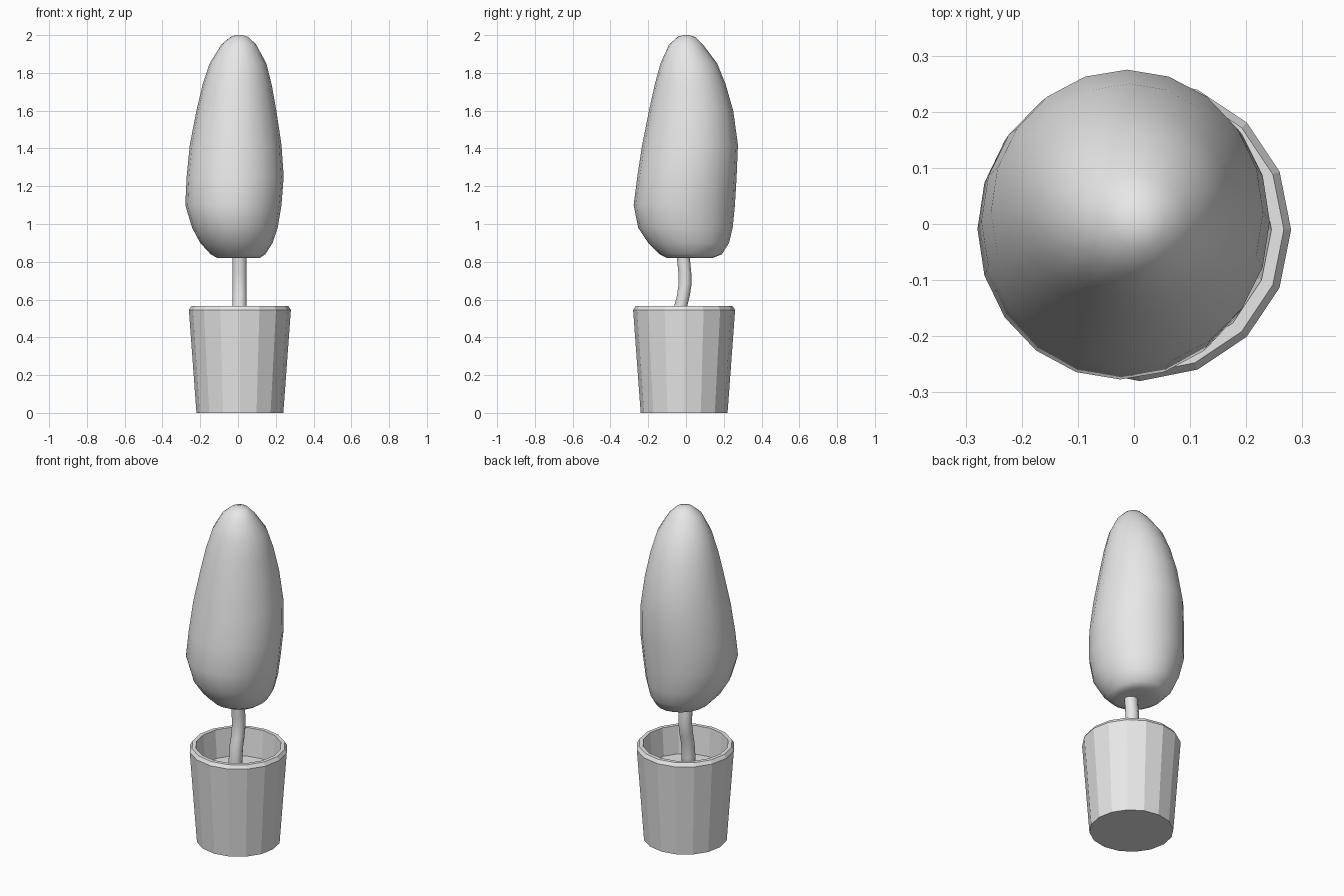
import bpy, bmesh, math

cube = bpy.data.objects.get("Cube")
if cube:
    bpy.data.objects.remove(cube, do_unlink=True)

grey = bpy.data.materials.new("plain grey")
grey.use_nodes = True
colour = (0.8, 0.8, 0.8, 1)
grey.diffuse_color = colour
grey.node_tree.nodes["Principled BSDF"].inputs["Base Color"].default_value = colour


def loft(name, rings, sides, smooth=False):
    """Skin a stack of elliptical rings (z, cx, cy, rx, ry) and cap both ends."""
    bm = bmesh.new()
    loops = []
    for z, cx, cy, rx, ry in rings:
        turns = [math.tau * i / sides for i in range(sides)]
        loops.append([bm.verts.new((cx + rx * math.cos(a), cy + ry * math.sin(a), z)) for a in turns])
    for low, high in zip(loops, loops[1:]):
        for i in range(sides):
            j = (i + 1) % sides
            bm.faces.new((low[i], low[j], high[j], high[i]))
    bm.faces.new(loops[0][::-1])
    bm.faces.new(loops[-1])
    for face in bm.faces:
        face.smooth = smooth
    mesh = bpy.data.meshes.new(name)
    bm.to_mesh(mesh)
    bm.free()
    mesh.materials.append(grey)
    obj = bpy.data.objects.new(name, mesh)
    bpy.context.collection.objects.link(obj)
    return obj


# Pot: outer wall, bevelled rim, inner wall; the last cap is the soil level
pot_profile = [(0.23, 0), (0.27, 0.545), (0.257, 0.565), (0.235, 0.565), (0.22, 0.40)]
loft("pot", [(z, 0.01, -0.01, r, r) for r, z in pot_profile], 16)

# Stem: gently bent
stem_path = [(0.38, -0.035), (0.48, -0.036), (0.565, -0.028), (0.62, -0.014),
             (0.68, -0.005), (0.74, -0.006), (0.82, -0.014), (0.9, -0.02)]
loft("stem", [(z, 0.008, y, 0.038, 0.036) for z, y in stem_path], 10, True)

# Foliage: lopsided cone given by its extents (z, left, right, front, back)
extents = [
    (0.83, -0.04, 0.05, -0.05, 0.05),
    (0.82, -0.11, 0.115, -0.10, 0.14),
    (0.84, -0.145, 0.145, -0.14, 0.19),
    (0.90, -0.20, 0.183, -0.20, 0.228),
    (0.98, -0.243, 0.21, -0.253, 0.247),
    (1.10, -0.279, 0.230, -0.277, 0.259),
    (1.25, -0.272, 0.242, -0.258, 0.268),
    (1.42, -0.255, 0.230, -0.232, 0.275),
    (1.60, -0.22, 0.203, -0.196, 0.25),
    (1.74, -0.187, 0.178, -0.165, 0.21),
    (1.85, -0.15, 0.150, -0.135, 0.165),
    (1.95, -0.088, 0.096, -0.09, 0.09),
    (1.99, -0.04, 0.055, -0.045, 0.05),
    (2.00, -0.01, 0.025, -0.015, 0.015),
]
loft("foliage", [(z, (l + r) / 2, (f + b) / 2, (r - l) / 2, (b - f) / 2)
                 for z, l, r, f, b in extents], 20, True)
